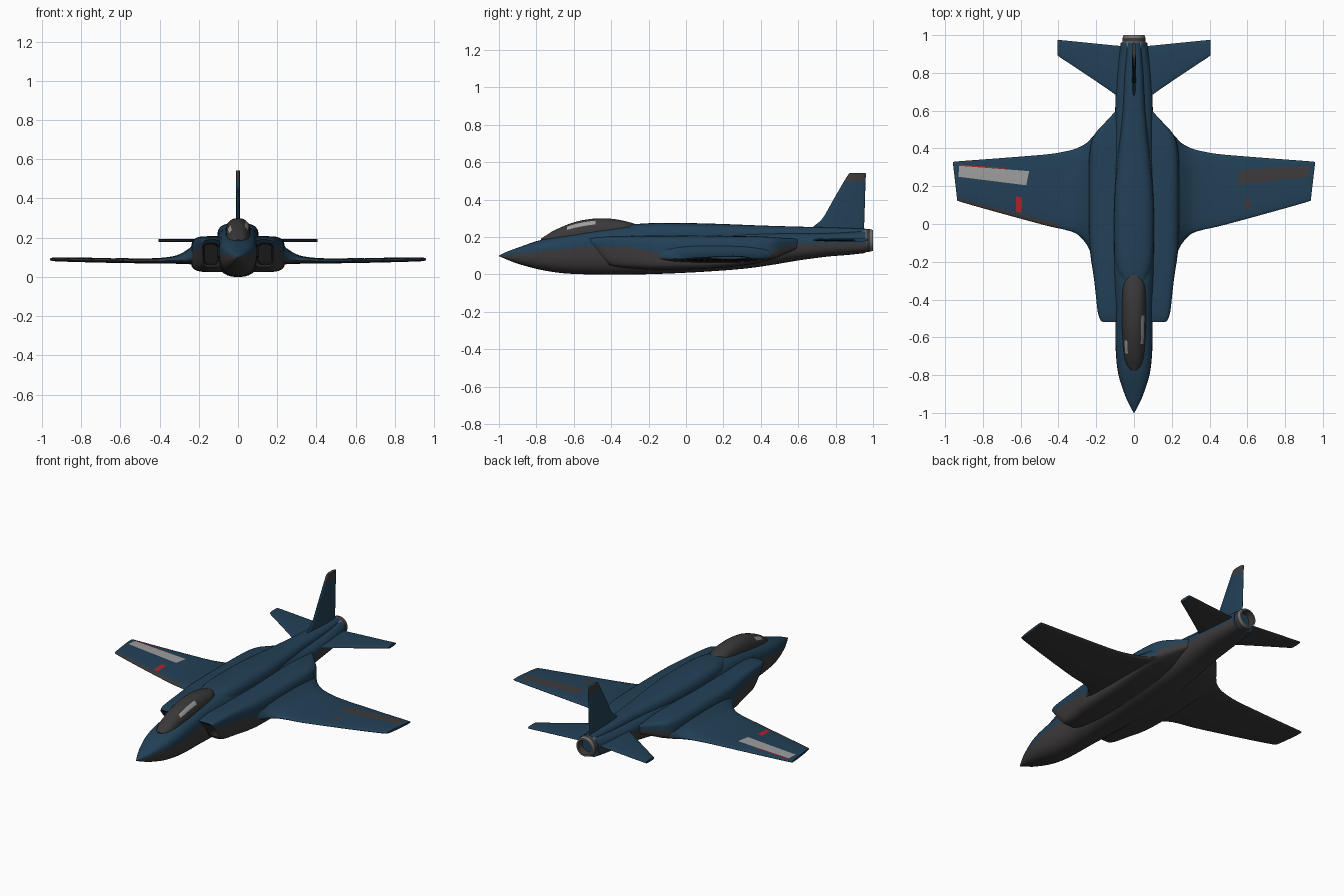
import bpy, math
from mathutils import Vector
from mathutils.bvhtree import BVHTree

if "Cube" in bpy.data.objects:
    bpy.data.objects.remove(bpy.data.objects["Cube"])


def material(name, r, g, b):
    m = bpy.data.materials.new(name)
    m.diffuse_color = (r, g, b, 1)
    m.use_nodes = True
    m.node_tree.nodes["Principled BSDF"].inputs["Base Color"].default_value = m.diffuse_color
    return m


MATS = [material("navy blue", 0.016, 0.052, 0.095),
        material("dark grey", 0.046, 0.042, 0.043),
        material("canopy grey", 0.042, 0.040, 0.042),
        material("light grey", 0.34, 0.34, 0.34),
        material("red", 0.42, 0.018, 0.022),
        material("nozzle metal", 0.17, 0.17, 0.175),
        material("intake black", 0.018, 0.017, 0.017)]
BLUE, GREY, CANOPY, LIGHT, RED, METAL, BLACK = range(7)
N = 32


def smooth_rows(rows, k=4):
    """Pass a smooth curve through all the stations."""
    out = []
    for i in range(len(rows) - 1):
        p0, p1 = rows[max(i - 1, 0)], rows[i]
        p2, p3 = rows[i + 1], rows[min(i + 2, len(rows) - 1)]
        for j in range(k):
            t = j / k
            out.append([0.5 * (2 * b + (c - a) * t + (2 * a - 5 * b + 4 * c - d) * t * t
                               + (3 * b - a - 3 * c + d) * t ** 3)
                        for a, b, c, d in zip(p0, p1, p2, p3)])
    return out + [list(rows[-1])]


def make(name, verts, faces, mats, angle=40):
    me = bpy.data.meshes.new(name)
    me.from_pydata(verts, [], faces)
    for m in MATS:
        me.materials.append(m)
    for p, m in zip(me.polygons, mats):
        p.material_index = m
    ob = bpy.data.objects.new(name, me)
    bpy.context.collection.objects.link(ob)
    bpy.ops.object.select_all(action='DESELECT')
    ob.select_set(True)
    bpy.context.view_layer.objects.active = ob
    bpy.ops.object.mode_set(mode='EDIT')
    bpy.ops.mesh.select_all(action='SELECT')
    bpy.ops.mesh.normals_make_consistent(inside=False)
    bpy.ops.object.mode_set(mode='OBJECT')
    bpy.ops.object.shade_smooth_by_angle(angle=math.radians(angle))
    return ob


def loft(name, rows, place, n=2.5, rule=None):
    """Rows: position, centre, half width, top, middle, bottom."""
    rule = rule or (lambda pos, i: BLUE if i < N // 2 else GREY)
    verts, faces, mats = [], [], []
    for pos, c, hw, top, mid, bot in rows:
        for i in range(N):
            a = 2 * math.pi * i / N
            ca, sa = math.cos(a), math.sin(a)
            u = c + hw * math.copysign(abs(ca) ** (2 / n), ca)
            h = (top - mid) if sa > 0 else (mid - bot)
            v = mid + h * math.copysign(abs(sa) ** (2 / n), sa)
            verts.append(place(pos, u, v))
    for r in range(len(rows) - 1):
        for i in range(N):
            j = (i + 1) % N
            faces.append((r * N + i, r * N + j, (r + 1) * N + j, (r + 1) * N + i))
            mats.append(rule((rows[r][0] + rows[r + 1][0]) / 2, i))
    last = (len(rows) - 1) * N
    faces += [tuple(range(N)), tuple(range(last, last + N))]
    mats += [rule(rows[0][0], 0), rule(rows[-1][0], 0)]
    return make(name, verts, faces, mats)


def along_y(p, u, v):
    return (u, p, v)


# Fuselage: blue above the widest line, grey below
body = [(-1, .002, .102, .1, .098), (-.95, .028, .125, .105, .077), (-.9, .05, .143, .11, .058),
        (-.8, .082, .178, .12, .03), (-.7, .095, .202, .13, .012), (-.6, .098, .22, .14, .003),
        (-.45, .1, .245, .15, 0), (-.28, .11, .262, .145, 0), (-.1, .118, .258, .13, .005),
        (.1, .12, .25, .12, .015), (.3, .115, .24, .12, .03), (.45, .107, .232, .14, .05),
        (.6, .1, .225, .16, .075), (.75, .094, .225, .165, .095), (.87, .083, .23, .165, .105),
        (.96, .07, .235, .165, .115)]
loft("fuselage", smooth_rows([(y, 0, w, t, m, b) for y, w, t, m, b in body]), along_y, 2.7)

# Raised spine
spine = [(-.3, .07, .266), (-.2, .1, .274), (0, .106, .275), (.2, .1, .27), (.4, .08, .262),
         (.6, .06, .256), (.8, .05, .251), (.96, .038, .245)]
loft("spine", smooth_rows([(y, 0, w, t, .2, .18) for y, w, t in spine]), along_y, 3,
     lambda p, i: BLUE)

# Canopy with small light glints
canopy = [(-.775, .012, .192, .18), (-.75, .036, .208, .182), (-.7, .052, .238, .188),
          (-.6, .061, .279, .202), (-.5, .064, .298, .218), (-.4, .063, .298, .232),
          (-.32, .055, .284, .245), (-.265, .025, .268, .25)]


def canopy_rule(y, i):
    right = i in (3, 4) and -.63 < y < -.49
    left = i in (11, 12) and -.68 < y < -.62
    return LIGHT if right or left else CANOPY


loft("canopy", smooth_rows([(y, 0, w, t, m, m - .03) for y, w, t, m in canopy], 6),
     along_y, 2.3, canopy_rule)

# Side intake trunks, open and slanted at the front
trunk = [(-.52, .13, .05, .19, .145, .05), (-.48, .13, .062, .198, .148, .042),
         (-.4, .125, .076, .204, .148, .035), (-.3, .12, .092, .207, .14, .03),
         (-.2, .12, .106, .208, .125, .026), (-.1, .12, .116, .208, .11, .025),
         (.1, .12, .12, .208, .1, .03), (.28, .12, .12, .206, .1, .045),
         (.4, .12, .113, .204, .11, .065), (.47, .12, .092, .2, .13, .085),
         (.53, .1, .06, .195, .15, .11), (.6, .07, .025, .19, .165, .14)]
mouth = [(-.38, .138, .034, .165, .125, .07), (-.515, .138, .038, .172, .13, .062)]
for side, label in ((1, "right"), (-1, "left")):
    def place(y, u, v):
        f = min(max((-.2 - y) / .32, 0), 1)
        return (side * u, y + .11 * f * (.19 - v) / .14, v)
    obj = loft(label + "_intake_trunk", mouth + smooth_rows(trunk), place, 4.5)
    for p in obj.data.polygons:          # dark duct inside
        if p.index < N or len(p.vertices) > 4 and p.center.y < 0:
            p.material_index = BLACK

# Wings, blended at the root
wing = [(.1, -.25, .5, .19, .12, .06), (.2, -.2, .475, .178, .105, .06),
        (.25, -.11, .43, .145, .09, .065), (.3, -.055, .402, .115, .085, .067),
        (.36, -.032, .385, .101, .083, .068), (.45, -.012, .37, .095, .081, .069),
        (.6, .028, .357, .095, .083, .071), (.78, .077, .343, .097, .086, .075),
        (.93, .118, .331, .099, .09, .08), (.945, .126, .326, .095, .09, .085)]
tail = [(.03, .62, .94), (.1, .685, .945), (.2, .755, .955), (.3, .822, .965),
        (.395, .885, .974), (.405, .895, .972)]


def plan_rows(rows):
    return smooth_rows([(x, (a + b) / 2, (b - a) / 2, t, m, l) for x, a, b, t, m, l in rows])


trees = {}
for side, label in ((1, "right"), (-1, "left")):
    def place(x, u, v):
        return (side * x * (1 + .12 * (u - .22) * (x / .945) ** 8), u, v)

    def wing_rule(x, i):
        if i >= N // 2 or (side < 0 and x > .4 and i >= N // 2 - 3):
            return GREY                  # underside and left leading edge
        return BLUE
    obj = loft(label + "_wing", plan_rows(wing), place, 2.5, wing_rule)
    trees[label] = BVHTree.FromPolygons([v.co for v in obj.data.vertices],
                                        [p.vertices for p in obj.data.polygons])

    def place_tail(x, u, v):
        return (side * x, u, v)
    loft(label + "_tailplane", plan_rows([(x, a, b, .193, .185, .177) for x, a, b in tail]),
         place_tail, 2.5)

# Vertical fin with grey tip
fin = [(.2, .63, .952), (.255, .68, .952), (.3, .73, .954), (.4, .788, .957),
       (.5, .846, .96), (.535, .868, .962), (.542, .876, .958)]
loft("fin", smooth_rows([(z, (a + b) / 2, (b - a) / 2, .01, 0, -.01) for z, a, b in fin]),
     lambda p, u, v: (v, u, p), 2.5, lambda z, i: GREY if z > .505 else BLUE)

# Jet nozzle, hollow at the back
nozzle = [(.93, .06), (.965, .062), (.985, .06), (1, .055), (1, .046), (.95, .04)]
loft("jet_nozzle", [(y, 0, r, .182 + r, .182, .182 - r) for y, r in nozzle], along_y, 2,
     lambda y, i: GREY if .95 <= y < .976 and y > .974 or y == .95 else METAL)


def plate(name, label, corners, mat, nx=14, ny=5):
    """Thin painted panel laid on top of a wing."""
    a, b, c, d = [Vector(p) for p in corners]
    verts, faces = [], []
    for j in range(ny + 1):
        for i in range(nx + 1):
            p = a.lerp(b, i / nx).lerp(d.lerp(c, i / nx), j / ny)
            hit = trees[label].ray_cast(Vector((p.x, p.y, 1)), Vector((0, 0, -1)))[0]
            verts.append((p.x, p.y, (hit.z if hit else .09) + .0015))
    for j in range(ny):
        for i in range(nx):
            k = j * (nx + 1) + i
            faces.append((k, k + 1, k + nx + 2, k + nx + 1))
    ob = make(name, verts, faces, [mat] * len(faces))
    if ob.data.polygons[0].normal.z < 0:
        ob.data.flip_normals()


# Painted wing panels
plate("left_light_panel", "left", [(-.93, .25), (-.57, .205), (-.555, .28), (-.925, .308)], LIGHT)
plate("left_red_line", "left", [(-.925, .308), (-.68, .291), (-.68, .296), (-.925, .315)], RED)
plate("left_red_mark", "left", [(-.625, .065), (-.595, .058), (-.592, .14), (-.625, .145)], RED)
plate("right_grey_panel", "right", [(.55, .205), (.93, .252), (.925, .308), (.56, .285)], GREY)
plate("right_grey_mark", "right", [(.585, .08), (.615, .08), (.618, .14), (.585, .14)], GREY)
